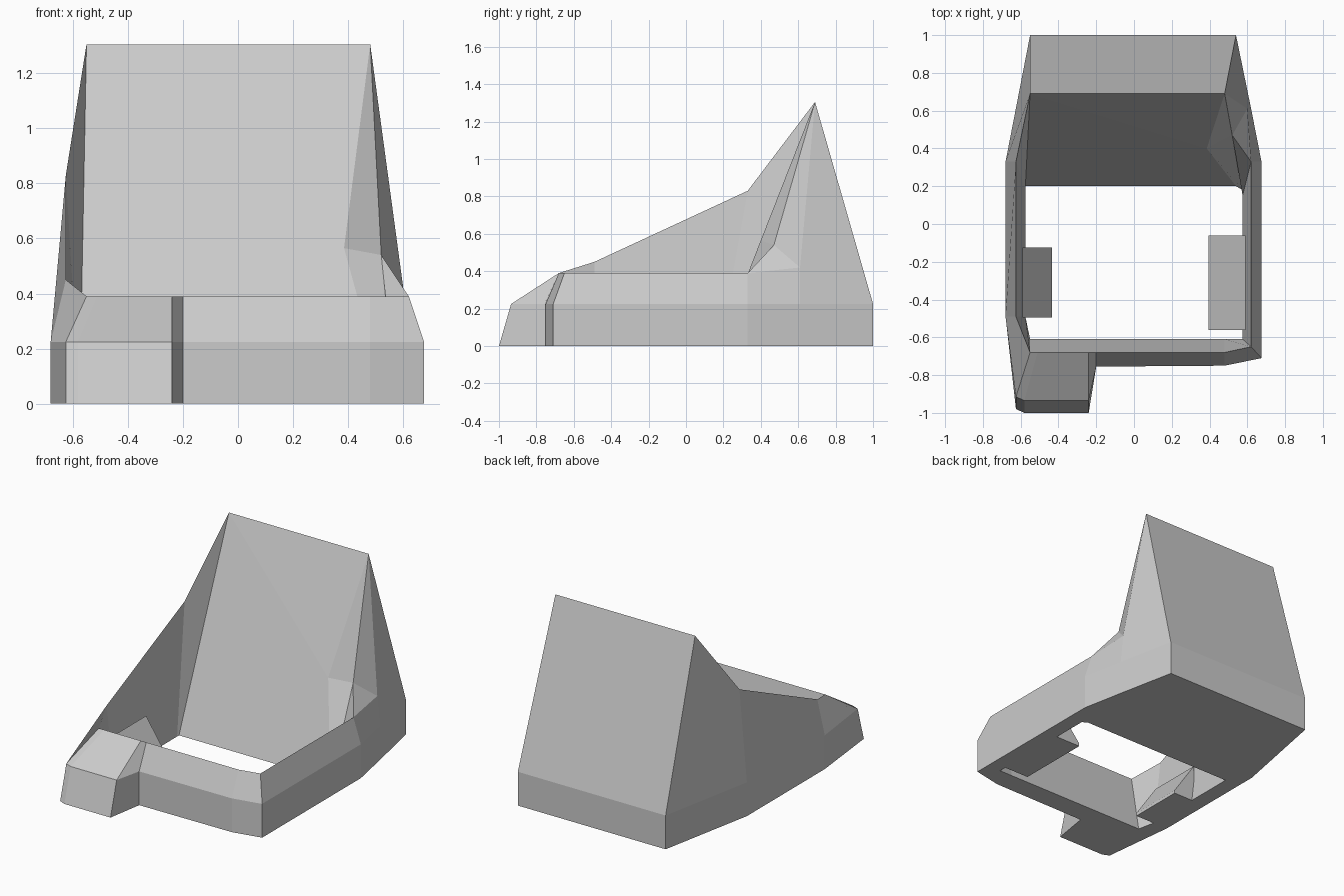
import bpy, bmesh

if "Cube" in bpy.data.objects:
    bpy.data.objects.remove(bpy.data.objects["Cube"])


def make_object(name, faces):
    """Build a flat-shaded mesh from polygons, sharing equal corners."""
    bm = bmesh.new()
    verts = {}
    for poly in faces:
        corners = []
        for p in poly:
            p = tuple(round(c, 4) for c in p)
            if p not in verts:
                verts[p] = bm.verts.new(p)
            if verts[p] not in corners:
                corners.append(verts[p])
        if len(corners) > 2:
            bm.faces.new(corners)
    bmesh.ops.recalc_face_normals(bm, faces=bm.faces[:])
    mesh = bpy.data.meshes.new(name)
    bm.to_mesh(mesh)
    bm.free()
    obj = bpy.data.objects.new(name, mesh)
    bpy.context.collection.objects.link(obj)
    return obj


# Stations around the housing: outer foot (x, y), rim (x, y, z), inner foot (x, y)
peak = (0.48, 0.69, 1.305)
fold = (0.52, 0.47, 0.54)
stations = [
    ((-0.55, 1.0), (-0.55, 0.69, 1.305), (-0.575, 0.20)),
    ((0.54, 1.0), peak, (0.54, 0.20)),
    ((0.54, 1.0), peak, (0.575, 0.18)),
    ((0.62, 0.61), (0.60, 0.61, 0.42), (0.575, 0.18)),
    ((0.675, 0.33), (0.62, 0.33, 0.39), (0.575, 0.15)),
    ((0.675, -0.71), (0.62, -0.65, 0.39), (0.575, -0.61)),
    ((0.48, -0.75), (0.48, -0.68, 0.39), (0.48, -0.61)),
    ((-0.20, -0.755), (-0.20, -0.68, 0.39), (-0.20, -0.61)),
    ((-0.24, -1.0), (-0.24, -0.68, 0.39), (-0.24, -0.61)),
    ((-0.58, -1.0), (-0.51, -0.68, 0.39), (-0.51, -0.61)),
    ((-0.625, -0.98), (-0.55, -0.68, 0.39), (-0.55, -0.61)),
    ((-0.68, -0.49), (-0.625, -0.49, 0.45), (-0.575, -0.49)),
    ((-0.68, 0.33), (-0.625, 0.33, 0.83), (-0.575, 0.18)),
]
# Folded corner on the inside right of the tall back
lips = {1: (0.385, 0.40, 0.565), 2: fold, 3: fold}

rings = []
for i, (foot, rim, inner) in enumerate(stations):
    x, y = foot
    shoulder = (x, y + 0.065 if y < -0.9 else y, 0.225)
    rings.append([(x, y, 0), shoulder, rim, lips.get(i, rim), (*inner, 0)])

# Housing: closed loop of walls, rim, inner slopes and flat underside
faces = []
for a, b in zip(rings, rings[1:] + rings[:1]):
    for k in range(5):
        j = (k + 1) % 5
        faces.append([a[k], b[k], b[j], a[j]])
make_object("housing", faces)


def wedge(name, wall_x, tip_x, y0, y1, height):
    """Sloping tab that runs from a side wall down into the opening."""
    profile = [(wall_x, 0), (tip_x, 0), (tip_x, 0.02), (wall_x, height)]
    ends = [[(x, y, z) for x, z in profile] for y in (y0, y1)]
    sides = [[ends[0][k], ends[0][(k + 1) % 4], ends[1][(k + 1) % 4], ends[1][k]]
             for k in range(4)]
    make_object(name, ends + sides)


# Inner tabs
wedge("left_tab", -0.59, -0.435, -0.495, -0.125, 0.25)
wedge("right_tab", 0.59, 0.395, -0.56, -0.06, 0.25)
